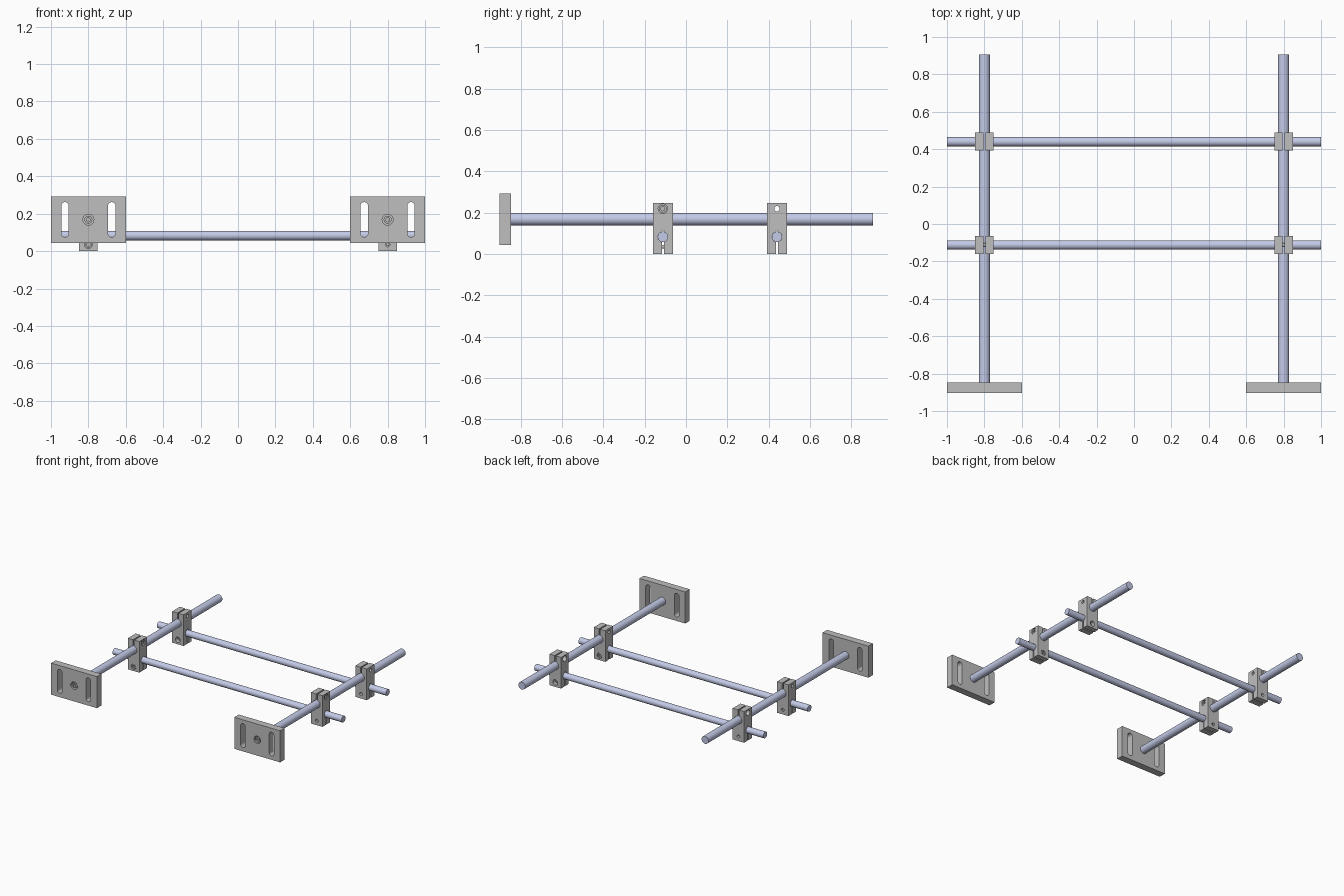
import bpy
import math
from mathutils import Vector

if "Cube" in bpy.data.objects:
    bpy.data.objects.remove(bpy.data.objects["Cube"], do_unlink=True)


def material(name, rgb):
    m = bpy.data.materials.new(name)
    m.use_nodes = True
    m.diffuse_color = (*rgb, 1)
    m.node_tree.nodes["Principled BSDF"].inputs["Base Color"].default_value = (*rgb, 1)
    return m


GREY = material("machined grey", (0.52, 0.52, 0.52))
STEEL = material("pale blue steel", (0.59, 0.64, 0.86))

AXES = {"x": Vector((1, 0, 0)), "y": Vector((0, 1, 0)), "z": Vector((0, 0, 1))}
ROD_X, ROD_Z, ROD_R = 0.8, 0.168, 0.03
BAR_Z, BAR_R = 0.083, 0.025
FRONT_Y, BACK_Y = -0.112, 0.44
CLAMP_H = 0.246


def finish(obj, name, mat):
    obj.name = name
    obj.data.materials.clear()
    obj.data.materials.append(mat)
    return obj


def box(name, lo, hi, mat=GREY):
    lo, hi = Vector(lo), Vector(hi)
    bpy.ops.mesh.primitive_cube_add(size=1, location=(lo + hi) / 2)
    obj = bpy.context.object
    obj.scale = hi - lo
    bpy.ops.object.transform_apply(location=False, rotation=False, scale=True)
    return finish(obj, name, mat)


def cylinder(name, centre, axis, radius, length, mat=GREY, sides=32):
    rot = AXES[axis].to_track_quat("Z", "Y").to_euler()
    bpy.ops.mesh.primitive_cylinder_add(vertices=sides, radius=radius, depth=length,
                                        location=centre, rotation=rot)
    return finish(bpy.context.object, name, mat)


def smooth(obj):
    bpy.ops.object.select_all(action="DESELECT")
    obj.select_set(True)
    bpy.context.view_layer.objects.active = obj
    bpy.ops.object.shade_smooth_by_angle(angle=math.radians(30))


def cut(obj, cutters):
    bpy.context.view_layer.objects.active = obj
    for c in cutters:
        mod = obj.modifiers.new("cut", "BOOLEAN")
        mod.operation, mod.solver, mod.object = "DIFFERENCE", "EXACT", c
        bpy.ops.object.modifier_apply(modifier=mod.name)
        bpy.data.objects.remove(c, do_unlink=True)
    smooth(obj)


def socket_screw(name, face, axis, sign, radius, length):
    """Recessed socket head whose top sits just below the face, plus its shank."""
    d = AXES[axis] * sign
    head = cylinder(name + "_head", face - d * 0.018, axis, radius, 0.024)
    cut(head, [cylinder("socket", face - d * 0.006, axis, radius * 0.55, 0.03, sides=6)])
    shank = cylinder(name + "_shank", face - d * (0.025 + length / 2), axis,
                     radius * 0.5, length, sides=24)
    smooth(shank)


def clamp(name, x, y, sx, sy, screws):
    w, d = 0.05, 0.048
    body = box(name, (x - w, y - d, 0), (x + w, y + d, CLAMP_H))
    top, low = Vector((x, y, 0.219)), Vector((x, y, 0.035))
    top_face, low_face = top + Vector((sx * w, 0, 0)), low + Vector((0, sy * d, 0))
    cut(body, [
        # bores for the two crossing rods, with their clamping slits
        cylinder("bore", (x, y, ROD_Z), "y", ROD_R + 0.0004, 0.2),
        cylinder("bore", (x, y, BAR_Z), "x", BAR_R + 0.0004, 0.2),
        box("slit", (x - 0.005, y - 0.1, ROD_Z), (x + 0.005, y + 0.1, 0.3)),
        box("slit", (x - 0.1, y - 0.005, -0.1), (x + 0.1, y + 0.005, BAR_Z)),
        cylinder("relief", (x, y, BAR_Z + BAR_R), "x", 0.007, 0.2, sides=16),
        # screw holes and counterbores
        cylinder("hole", top, "x", 0.013, 0.2),
        cylinder("hole", low, "y", 0.012, 0.2),
        cylinder("counterbore", top_face, "x", 0.0225, 0.06),
        cylinder("counterbore", low_face, "y", 0.021, 0.06),
    ])
    if screws:
        socket_screw(name + "_upper_screw", top_face, "x", sx, 0.019, 0.06)
        socket_screw(name + "_lower_screw", low_face, "y", sy, 0.018, 0.06)


def mounting_plate(name, x):
    y0, y1, z0, z1 = -0.903, -0.847, 0.044, 0.293
    plate = box(name, (x - 0.2, y0, z0), (x + 0.2, y1, z1))
    cutters = []
    for s in (x - 0.125, x + 0.125):
        lo, hi, r = 0.095, 0.242, 0.02
        cutters.append(box("slot", (s - r, y0 - 0.1, lo), (s + r, y1 + 0.1, hi)))
        cutters += [cylinder("slot_end", (s, y0, z), "y", r, 0.3) for z in (lo, hi)]
    face = Vector((x, y0, ROD_Z))
    cutters.append(cylinder("counterbore", face, "y", 0.029, 0.07))
    cut(plate, cutters)
    socket_screw(name + "_screw", face, "y", -1, 0.021, 0.02)


for side, s in (("left", 1), ("right", -1)):
    x = s * ROD_X
    mounting_plate(side + "_mounting_plate", x)
    smooth(cylinder(side + "_long_rod", (x, 0.029, ROD_Z), "y", ROD_R, 1.752, STEEL, 48))
    clamp(side + "_front_clamp", x, FRONT_Y, 1, s, True)
    clamp(side + "_back_clamp", x, BACK_Y, -1, s, False)

for row, y in (("front", FRONT_Y), ("back", BACK_Y)):
    smooth(cylinder(row + "_cross_rod", (0, y, BAR_Z), "x", BAR_R, 2.0, STEEL, 48))
